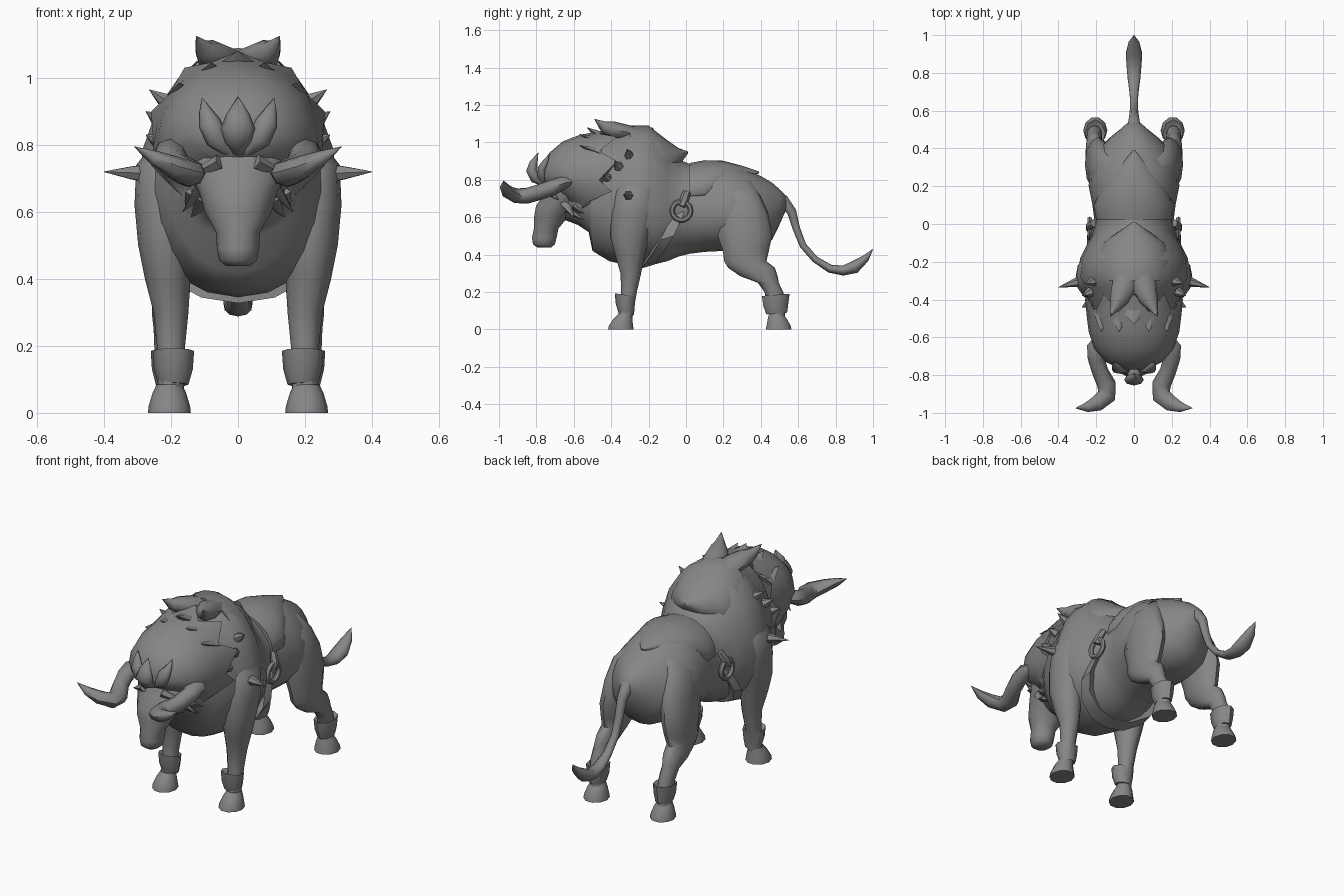
import bpy, bmesh, math
from mathutils import Vector

hide = bpy.data.materials.new("grey_hide")
hide.diffuse_color = (0.24, 0.24, 0.24, 1)


def make(name, bm, angle=50):
    bmesh.ops.recalc_face_normals(bm, faces=bm.faces)
    me = bpy.data.meshes.new(name)
    bm.to_mesh(me)
    bm.free()
    me.materials.append(hide)
    ob = bpy.data.objects.new(name, me)
    bpy.context.collection.objects.link(ob)
    bpy.ops.object.select_all(action='DESELECT')
    ob.select_set(True)
    bpy.context.view_layer.objects.active = ob
    bpy.ops.object.shade_smooth_by_angle(angle=math.radians(angle))
    return ob


def loft(name, rings, angle=50):
    """Skin a list of point rings and cap both ends."""
    bm = bmesh.new()
    vs = [[bm.verts.new(p) for p in r] for r in rings]
    n = len(vs[0])
    for a, b in zip(vs, vs[1:]):
        for i in range(n):
            j = (i + 1) % n
            bm.faces.new((a[i], a[j], b[j], b[i]))
    bm.faces.new(vs[0])
    bm.faces.new(vs[-1])
    return make(name, bm, angle)


def circle(n):
    return [(math.cos(2 * math.pi * i / n), math.sin(2 * math.pi * i / n)) for i in range(n)]


def egg_ring(y, w, zb, zc, zt, n=20):
    """Egg section across the body: half width, bottom, widest height, top."""
    return [Vector((w * c, y, zc + s * (zt - zc if s > 0 else zc - zb))) for c, s in circle(n)]


def flat_ring(z, x, y, rx, ry, n=12):
    return [Vector((x + rx * c, y + ry * s, z)) for c, s in circle(n)]


def tube(name, path, n=8, ref=(0, 0, 1), angle=50):
    """Path rows are x, y, z, side radius, up radius."""
    pts = [Vector(p[:3]) for p in path]
    rings = []
    for i, p in enumerate(path):
        t = (pts[min(i + 1, len(pts) - 1)] - pts[max(i - 1, 0)]).normalized()
        side = t.cross(Vector(ref)).normalized()
        up = side.cross(t)
        rings.append([pts[i] + side * p[3] * c + up * p[4] * s for c, s in circle(n)])
    return loft(name, rings, angle)


def spike(name, base, tip, r, flat=1.0, n=6, ref=(0, 0, 1)):
    b, t = Vector(base), Vector(tip)
    m = b.lerp(t, 0.35)
    return tube(name, [(*b, r, r * flat), (*m, r * .75, r * .75 * flat), (*t, .001, .001)], n, ref)


def flip(rows, s):
    return [(p[0] * s, *p[1:]) for p in rows]


# Torso with neck, shoulder hump, waist and rump
loft("body", [egg_ring(*r) for r in (
    (-.66, .10, .59, .72, .88), (-.58, .16, .56, .70, .96), (-.52, .19, .52, .68, 1.0),
    (-.50, .205, .42, .66, 1.01), (-.41, .235, .365, .66, 1.03), (-.34, .27, .35, .66, 1.065),
    (-.28, .298, .345, .66, 1.085), (-.18, .285, .345, .64, 1.08), (-.10, .245, .365, .62, .985),
    (-.04, .215, .39, .62, .91), (.02, .21, .405, .62, .885), (.1, .22, .415, .62, .895),
    (.2, .24, .42, .62, .895), (.3, .235, .42, .60, .865), (.4, .185, .43, .60, .82),
    (.46, .125, .48, .62, .785), (.50, .075, .56, .65, .75), (.535, .035, .64, .68, .715))])

# Fur mantles ending in a point over the back
loft("shoulder_mantle", [egg_ring(*r) for r in (
    (-.3, .2, .80, .88, 1.09), (-.2, .21, .80, .88, 1.09), (-.1, .165, .82, .88, 1.012),
    (-.04, .08, .87, .91, .97), (.01, .008, .94, .945, .952))])
loft("rump_mantle", [egg_ring(*r) for r in (
    (.02, .2, .68, .72, .89), (.1, .215, .68, .73, .905), (.2, .16, .75, .80, .902),
    (.3, .08, .80, .83, .875), (.39, .005, .835, .84, .845))])

# Hood of hair round the head, with a jagged flared rear edge
hood = [egg_ring(*r) for r in (
    (-.77, .07, .79, .83, .88), (-.73, .15, .75, .83, .945), (-.66, .21, .69, .82, 1.005),
    (-.57, .24, .62, .81, 1.04), (-.49, .25, .59, .81, 1.055), (-.45, .25, .60, .80, 1.06))]
for i, (p, q) in enumerate(zip(hood[-1], hood[-2])):
    low = max(0, .80 - p.z) * .45
    p.y += (.08 if i % 2 else -.015) - low
    q.y -= low
    p.x *= 1.09 if i % 2 else 1.01
    p.z += .02 if i % 2 and p.z > .8 else 0
loft("hair_hood", hood, 45)

# Head, built upward from the muzzle
loft("head", [flat_ring(z, 0, (a + b) / 2, w, (b - a) / 2, 14) for z, a, b, w in (
    (.438, -.795, -.72, .035), (.455, -.82, -.70, .056), (.49, -.825, -.69, .063),
    (.54, -.815, -.68, .066), (.60, -.815, -.63, .10), (.66, -.805, -.57, .117),
    (.72, -.765, -.50, .15), (.78, -.74, -.50, .165), (.84, -.72, -.50, .11))])

# Centre petal of the forehead crest
tube("crest_centre", [(0, -.76, .785, .02, .02), (0, -.805, .81, .04, .03), (0, -.825, .85, .052, .03),
                      (0, -.815, .89, .036, .022), (0, -.79, .945, .001, .001)], 8, (0, 1, 0), 70)
spike("hood_top_tuft", (0, -.44, 1.02), (0, -.53, 1.08), .08, .45)

# Tail with leaf-shaped tuft
tube("tail", [(0, .46, .70, .05, .05), (0, .52, .685, .035, .035), (0, .565, .63, .025, .027),
              (0, .59, .54, .02, .024), (0, .625, .45, .018, .022), (0, .69, .375, .018, .024),
              (0, .77, .325, .022, .035), (0, .84, .315, .027, .042), (0, .90, .333, .034, .045),
              (0, .96, .38, .02, .03), (0, 1.0, .43, .001, .001)], 10, (1, 0, 0))

# Girth strap under the chest
outer = [(.225, -.045, .61), (.25, -.10, .49), (.21, -.15, .41), (.11, -.19, .355), (0, -.2, .338)]
half = outer + [(-x, y, z) for x, y, z in outer[-2::-1]]
loft("belly_strap", [[Vector((x * k, y + d, z + (.025 if k < 1 else 0) + .3 * d)) for k, d in
                      ((1, -.035), (1, .035), (.88, .035), (.88, -.035))] for x, y, z in half], 40)

for s, side in ((1, "left"), (-1, "right")):
    # Front and rear legs
    loft(side + "_front_leg", [flat_ring(z, x * s, y, rx, ry) for z, x, y, rx, ry in (
        (.86, .17, -.26, .04, .05), (.74, .222, -.27, .082, .11), (.62, .224, -.28, .085, .12),
        (.50, .218, -.30, .08, .105), (.40, .21, -.30, .068, .08), (.30, .20, -.295, .052, .055),
        (.20, .20, -.305, .042, .042), (.06, .20, -.325, .038, .038))])
    loft(side + "_rear_leg", [flat_ring(z, x * s, y, rx, ry) for z, x, y, rx, ry in (
        (.80, .11, .28, .04, .07), (.72, .155, .285, .065, .11), (.62, .175, .30, .07, .14),
        (.50, .19, .315, .07, .145), (.42, .195, .32, .065, .123), (.365, .20, .317, .058, .113),
        (.33, .205, .35, .052, .125), (.285, .21, .39, .046, .10), (.25, .21, .44, .042, .056),
        (.20, .21, .47, .04, .05), (.06, .205, .49, .038, .04))])
    # Flared cuffs and hooves
    for end, x, y, yh, r, w in (("front", .193, -.325, -.348, .056, 1), ("rear", .206, .48, .495, .074, .88)):
        tilt = .15 if end == "front" else -.08
        cuff = [flat_ring(z, x * s, y + d, rx * w, ry, 8) for z, d, rx, ry in (
            (.085, .005, .045, r * .75), (.13, 0, .058, r * .9), (.185, 0, .062, r), (.17, 0, .04, r * .7))]
        for ring in cuff:
            for p in ring:
                p.z -= (p.y - y) * tilt
        loft(f"{side}_{end}_cuff", cuff, 50)
        loft(f"{side}_{end}_hoof", [flat_ring(z, .205 * s, c, rx, ry, 10) for z, c, rx, ry in (
            (0, yh, .064, .072), (.02, yh, .062, .068), (.06, (y + yh) / 2, .05, .052),
            (.085, y, .038, .038))], 40)

    # Curved horn
    tube(side + "_horn", flip([
        (.18, -.62, .79, .04, .025), (.195, -.655, .785, .055, .035), (.20, -.71, .76, .045, .042),
        (.18, -.78, .735, .043, .042), (.145, -.85, .715, .05, .042), (.145, -.91, .715, .05, .04),
        (.195, -.95, .735, .042, .034), (.25, -.97, .762, .026, .022), (.31, -.975, .795, .001, .001)], s))
    # Side crest petals and brow ridge
    tube(side + "_crest_petal", flip([
        (.03, -.74, .785, .02, .02), (.065, -.77, .82, .034, .025), (.085, -.77, .865, .034, .022),
        (.097, -.75, .90, .02, .015), (.107, -.73, .94, .001, .001)], s), 8, (0, 1, 0), 70)
    spike(side + "_brow", (.05 * s, -.74, .75), (.17 * s, -.68, .69), .035, .7)
    # Cheek fur and ear
    spike(side + "_ear", (.09 * s, -.65, .69), (.165 * s, -.60, .60), .045, .5)
    spike(side + "_cheek_tuft", (.11 * s, -.59, .66), (.15 * s, -.48, .58), .05, .5)
    spike(side + "_jaw_tuft", (.09 * s, -.62, .64), (.14 * s, -.55, .585), .04, .5)
    # Curled tuft on the hump
    tube(side + "_hump_tuft", flip([
        (.03, -.26, 1.04, .07, .04), (.055, -.34, 1.055, .065, .045), (.08, -.40, 1.07, .05, .045),
        (.10, -.44, 1.085, .03, .03), (.125, -.49, 1.125, .001, .001)], s), 8)
    # Shoulder spike and small studs
    spike(side + "_shoulder_spike", (.27 * s, -.30, .715), (.40 * s, -.335, .72), .03)
    for i, (b, t) in enumerate((((.20, -.30, .92), (.265, -.315, .965)),
                                ((.23, -.36, .87), (.275, -.38, .90)),
                                ((.235, -.42, .81), (.275, -.44, .83)))):
        spike(f"{side}_stud_{i}", (b[0] * s, *b[1:]), (t[0] * s, *t[1:]), .03 - .003 * i)
    # Loose hair points on the hood
    for i, (b, t) in enumerate((((.075, -.46, 1.0), (.08, -.57, 1.045)),
                                ((.16, -.46, .94), (.175, -.57, .985)))):
        spike(f"{side}_hood_tuft_{i}", (b[0] * s, *b[1:]), (t[0] * s, *t[1:]), .055, .5)
    # Harness ring and its strap loop
    bm = bmesh.new()
    vs = [[bm.verts.new((s * (.235 + .014 * q), -.025 + (.05 + .014 * p) * c, .635 + (.05 + .014 * p) * d))
           for p, q in circle(6)] for c, d in circle(14)]
    for i in range(14):
        for j in range(6):
            k, m = (i + 1) % 14, (j + 1) % 6
            bm.faces.new((vs[i][j], vs[k][j], vs[k][m], vs[i][m]))
    make(side + "_harness_ring", bm)
    tube(side + "_ring_loop", flip([(.238, -.025, .66, .022, .02), (.235, -.01, .69, .024, .02),
                                    (.215, .005, .735, .022, .015)], s), 6, (1, 0, 0))
